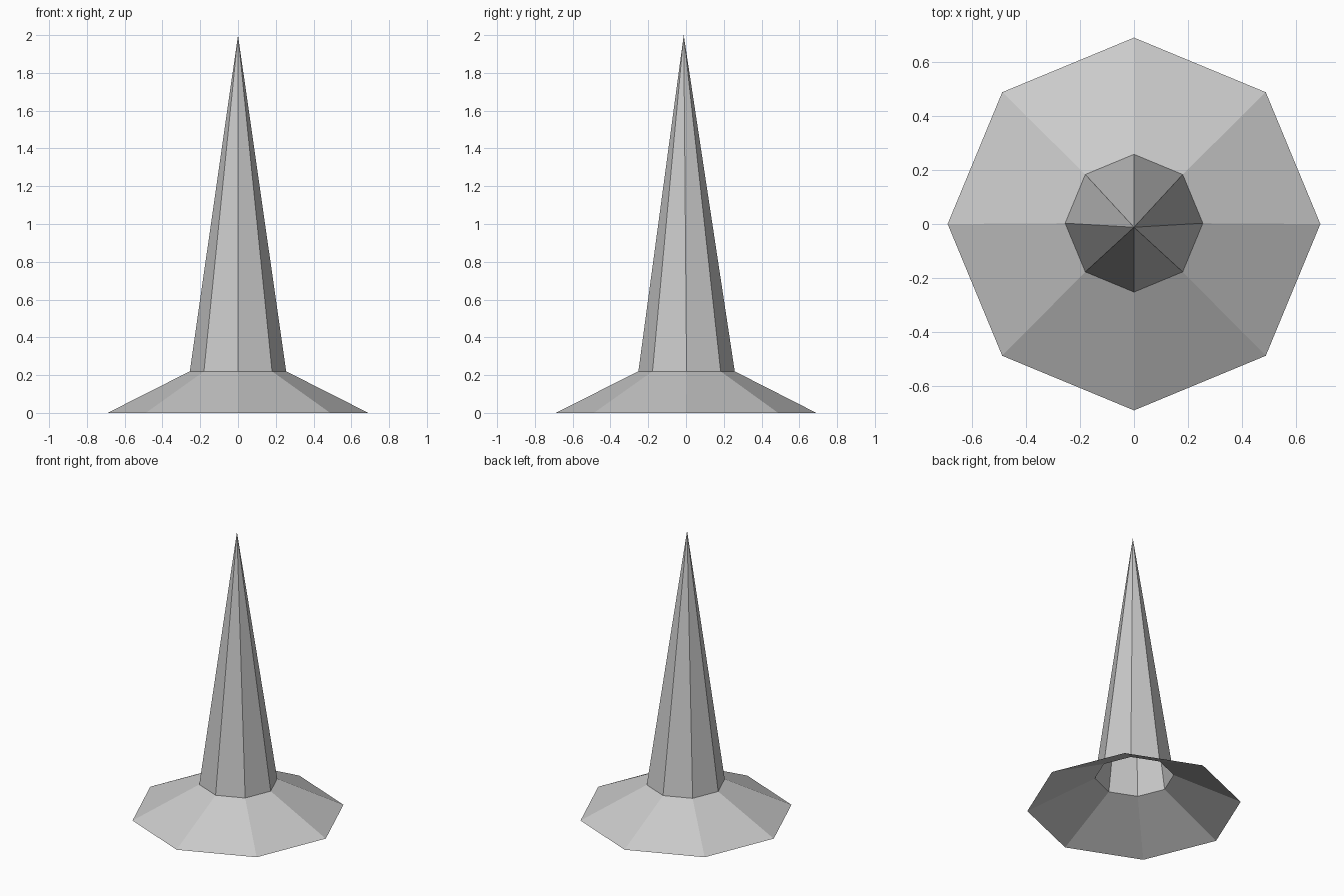
import bpy
import bmesh
from math import cos, sin, tau
from mathutils import Vector

old = bpy.data.objects.get("Cube")
if old:
    bpy.data.objects.remove(old, do_unlink=True)

SIDES = 8
BRIM_RADIUS, SPIKE_RADIUS, SPIKE_BASE = 0.69, 0.255, 0.22

grey = bpy.data.materials.new("light grey")
grey.use_nodes = True
grey.diffuse_color = (0.59, 0.59, 0.59, 1)
grey.node_tree.nodes["Principled BSDF"].inputs["Base Color"].default_value = grey.diffuse_color


def ring(bm, radius, z, y=0.0):
    angles = [tau * i / SIDES for i in range(SIDES)]
    return [bm.verts.new((radius * cos(a), y + radius * sin(a), z)) for a in angles]


def finish(bm, name):
    mesh = bpy.data.meshes.new(name)
    bm.to_mesh(mesh)
    bm.free()
    mesh.materials.append(grey)
    obj = bpy.data.objects.new(name, mesh)
    bpy.context.collection.objects.link(obj)
    return obj


# Sloping open skirt
bm = bmesh.new()
low = ring(bm, BRIM_RADIUS, 0)
high = ring(bm, SPIKE_RADIUS, SPIKE_BASE, 0.003)
for i in range(SIDES):
    j = (i + 1) % SIDES
    bm.faces.new((low[i], low[j], high[j], high[i]))
finish(bm, "flared_base")

# Tall hollow spike, its point leaning slightly forward
bm = bmesh.new()
foot = ring(bm, SPIKE_RADIUS, SPIKE_BASE, 0.003)
tip = bm.verts.new(Vector((0, -0.012, 2)))
for i in range(SIDES):
    bm.faces.new((foot[i], foot[(i + 1) % SIDES], tip))
finish(bm, "spike")
